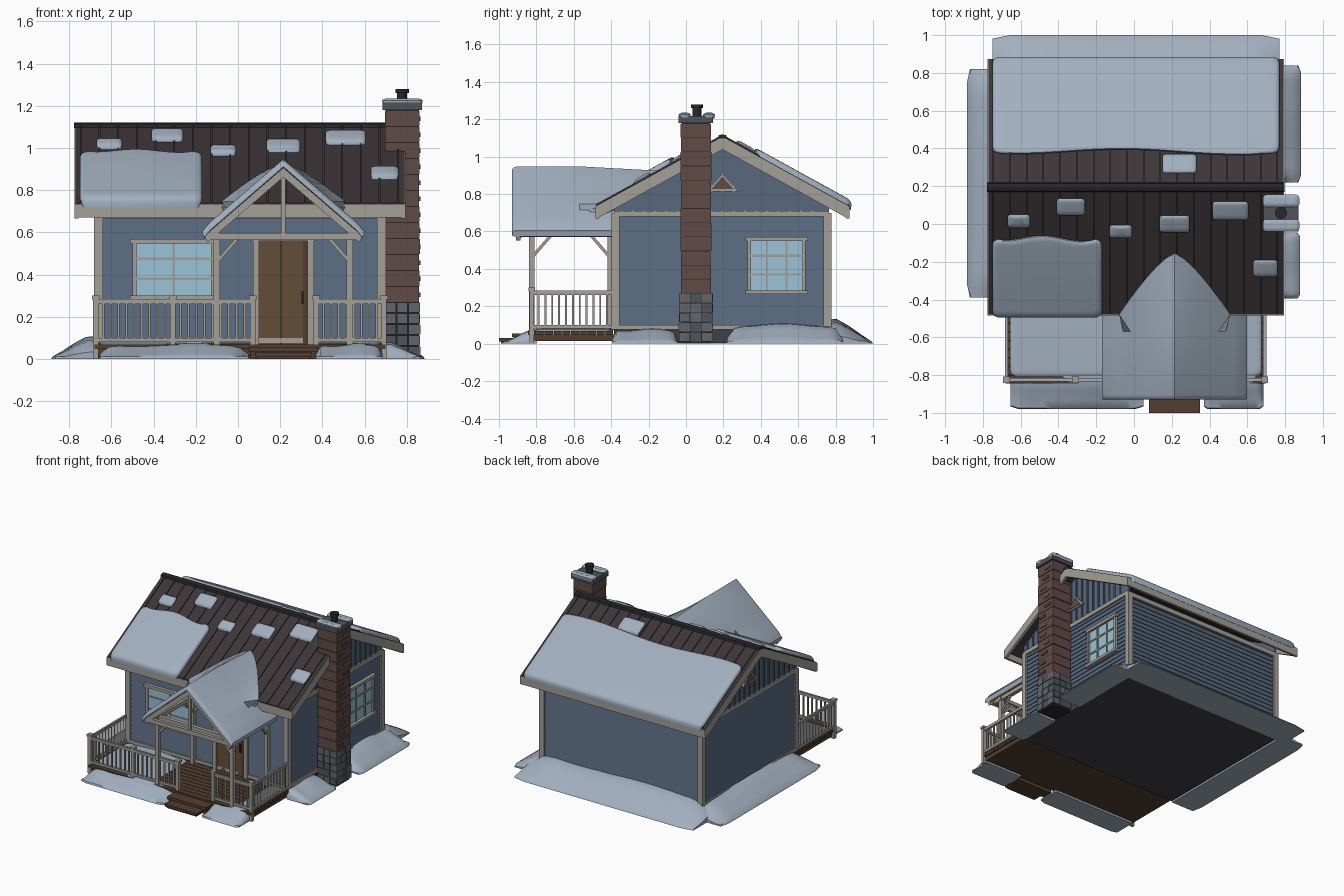
import bpy, bmesh, math, random
from mathutils import Vector

if "Cube" in bpy.data.objects:
    bpy.data.objects.remove(bpy.data.objects["Cube"])
random.seed(4)

COL = dict(snow=(.36, .43, .52), trim=(.37, .35, .31), blue=(.095, .14, .205), roof=(.045, .036, .04),
           brick=(.12, .07, .062), dark=(.02, .02, .023), wood=(.085, .048, .028), door=(.125, .075, .04),
           glass=(.32, .55, .68), stone=(.08, .087, .10), stone2=(.125, .13, .145), found=(.05, .05, .058))
MAT = {}
for k, c in COL.items():
    MAT[k] = bpy.data.materials.new(k)
    MAT[k].diffuse_color = (*c, 1)


class Part:
    """One named object made of closed lofts."""
    def __init__(self, name, mat):
        self.name, self.mat, self.bm = name, mat, bmesh.new()

    def loft(self, rings):
        R = [[self.bm.verts.new(p) for p in r] for r in rings]
        n = len(R[0])
        for a, b in zip(R, R[1:]):
            for i in range(n):
                self.bm.faces.new((a[i], a[(i + 1) % n], b[(i + 1) % n], b[i]))
        self.bm.faces.new(R[0][::-1])
        self.bm.faces.new(R[-1])
        return self

    def prism(self, axis, pts, a, b):
        f = {'x': lambda p, t: (t, p[0], p[1]), 'y': lambda p, t: (p[0], t, p[1]), 'z': lambda p, t: (p[0], p[1], t)}[axis]
        return self.loft([[f(p, t) for p in pts] for t in (a, b)])

    def box(self, x0, x1, y0, y1, z0, z1):
        return self.prism('z', [(x0, y0), (x1, y0), (x1, y1), (x0, y1)], z0, z1)

    def beam(self, p, q, w):
        p, q = Vector(p), Vector(q)
        d = (q - p).normalized()
        u = d.cross(Vector((0, 0, 1))).normalized() * w / 2
        v = d.cross(u).normalized() * w / 2
        return self.loft([[c + u + v, c + u - v, c - u - v, c - u + v] for c in (p, q)])

    def done(self, smooth=False):
        bmesh.ops.recalc_face_normals(self.bm, faces=self.bm.faces)
        me = bpy.data.meshes.new(self.name)
        self.bm.to_mesh(me)
        me.materials.append(MAT[self.mat])
        if smooth:
            me.shade_smooth()
            me.set_sharp_from_angle(angle=math.radians(50))
        bpy.context.collection.objects.link(bpy.data.objects.new(self.name, me))


# house limits, ridge line and roof height
X0, X1, Y0, Y1, YR, ZR, SL = -.67, .69, -.385, .765, .195, 1.11, .55
roof_z = lambda y: ZR - SL * abs(y - YR)


def snow_slab(name, x0, x1, y0, y1, t, zf, wave=0., c=.03):
    s = 1 if y1 > y0 else -1
    k = c * .3
    out = [(x0, y0 + s * c), (x0 + k, y0 + s * k), (x0 + c, y0), (x1 - c, y0), (x1 - k, y0 + s * k), (x1, y0 + s * c),
           (x1, y1 - s * c), (x1 - k, y1 - s * k)]
    for i in range(15):
        u = i / 14
        out.append((x1 - c + (x0 - x1 + 2 * c) * u, y1 + wave * math.sin(u * 6 + 4.5) * math.sin(u * math.pi) ** .5))
    out += [(x0 + k, y1 - s * k), (x0, y1 - s * c)]
    cx, cy, hx, hy = (x0 + x1) / 2, (y0 + y1) / 2, (x1 - x0) / 2, abs(y1 - y0) / 2
    rings = []
    for h, ins in ((-.012, .004), (t * .5, 0), (t * .8, .006), (t * .95, .016), (t, .03)):
        ix, iy = min(ins, hx * .5), min(ins, hy * .5)
        r = []
        for x, y in out:
            x, y = cx + (x - cx) * (1 - ix / hx), cy + (y - cy) * (1 - iy / hy)
            r.append((x, y, zf(y) + h))
        rings.append(r)
    Part(name, 'snow').loft(rings).done(True)


def drift(name, a, b, out, h):
    a, b, out = Vector(a).to_3d(), Vector(b).to_3d(), Vector(out).to_3d()
    rings = []
    for i in range(17):
        u = i / 16
        m = min(u, 1 - u)
        hh = h * min(1, .35 + 2.2 * math.sqrt(m)) * (1 + .08 * math.sin(u * 8 + h * 40))
        dd = .92 + .08 * min(1, 16 * m)
        rings.append([a.lerp(b, u) + out * (p * dd) + Vector((0, 0, z)) for p, z in
                      ((0, 0), (0, hh), (.2, hh * .97), (.45, hh * .72), (.75, hh * .35), (.97, .012), (1, 0))])
    Part(name, 'snow').loft(rings).done(True)


# foundation, walls, gables
Part('foundation', 'found').box(X0, X1, Y0, Y1, .005, .09).done()
w = Part('walls', 'blue').box(X0 + .01, X1 - .01, Y0 + .01, Y1 - .01, .08, .70)
n, p = 18, .6 / 18
for i in range(n):  # clapboards
    z = .09 + i * p
    lap = lambda c, s: [(c - s * .012, z), (c + s * .003, z), (c - s * .003, z + p), (c - s * .012, z + p)]
    w.prism('x', lap(Y0, -1), X0, X1).prism('x', lap(Y1, 1), X0, X1)
    w.prism('y', lap(X0, -1), Y0, Y1).prism('y', lap(X1, 1), Y0, Y1)
w.done()
g = Part('gable_walls', 'blue')
v, vi, t = Part('gable_vent_frames', 'trim'), Part('gable_vents', 'brick'), Part('wall_trim', 'trim')
for x, s in ((X0, -1), (X1, 1)):
    g.prism('x', [(Y0, .69), (Y1, .69), (Y1, roof_z(Y1) - .02), (YR, ZR - .02), (Y0, roof_z(Y0) - .02)], x - s * .01, x)
    for i in range(19):
        y = Y0 + .04 + i * .06
        if y < Y1 - .03:
            g.box(*sorted((x, x + s * .008)), y - .006, y + .006, .70, roof_z(y) - .025)
    v.prism('x', [(YR - .085, .815), (YR + .085, .815), (YR, .91)], x, x + s * .014)
    vi.prism('x', [(YR - .06, .826), (YR + .06, .826), (YR, .893)], x, x + s * .018)
    for z0, z1 in ((.68, .71), (.075, .10)):
        t.box(*sorted((x - s * .01, x + s * .012)), Y0, Y1, z0, z1)
    for y, q in ((Y0, -1), (Y1, 1)):  # corner boards
        t.box(*sorted((x - s * .03, x + s * .012)), *sorted((y - q * .03, y + q * .012)), .075, .70)
for y, s in ((Y0, -1), (Y1, 1)):
    for z0, z1 in ((.665, .70), (.075, .10)):
        t.box(X0, X1, *sorted((y - s * .01, y + s * .012)), z0, z1)
for o in (g, v, vi, t):
    o.done()

# main roof, seams, ridge, fascia
RX0, RX1, E0, E1 = -.775, .795, -.48, .87
chev = lambda top, dep: [(E0, roof_z(E0) + top), (YR, ZR + top), (E1, roof_z(E1) + top),
                         (E1, roof_z(E1) + top - dep), (YR, ZR + top - dep), (E0, roof_z(E0) + top - dep)]
Part('main_roof', 'roof').prism('x', chev(0, .03), RX0 + .005, RX1 - .005).done()
s_ = Part('roof_seams', 'roof')
for i in range(18):
    x = RX0 + .03 + i * .0885
    s_.prism('x', chev(.008, .015), x - .004, x + .004)
s_.done()
Part('ridge_cap', 'dark').prism('x', [(YR - .025, ZR - .014), (YR - .02, ZR + .004), (YR, ZR + .01), (YR + .02, ZR + .004),
                                      (YR + .025, ZR - .014)], RX0 - .002, RX1 + .002).done()
b = Part('barge_boards', 'trim')
b.prism('x', chev(-.004, .068), RX0, RX0 + .02).prism('x', chev(-.004, .068), RX1 - .02, RX1)
b.box(RX0, RX1, E0 - .004, E0 + .014, .67, .733).box(RX0, RX1, E1 - .014, E1 + .004, .67, .733)
b.done()

# roof snow
snow_slab('roof_snow_front', -.75, -.17, -.495, -.08, .042, lambda y: roof_z(y) - .005, .02, .03)
snow_slab('roof_snow_back', -.75, .77, .885, .375, .04, lambda y: roof_z(y) - .005, .02, .03)
for i, (x, y, a, d) in enumerate([(-.61, .015, .12, .07), (-.335, .09, .15, .09), (-.07, -.04, .12, .07), (.215, 0, .16, .09),
                                  (.51, .07, .19, .10), (.695, -.235, .13, .09), (.24, .32, .18, .10)]):
    snow_slab(f'roof_snow_patch_{i}', x - a / 2, x + a / 2, y - d / 2, y + d / 2, .025, roof_z, 0, .015)

# chimney
CY, CX = .053, .778
Part('chimney_core', 'dark').box(.70, .857, CY - .076, CY + .076, .0, 1.18).done()
c = Part('chimney_bricks', 'brick')
for i in range(12):
    z, j = .27 + i * .0758, random.uniform(-.002, .002)
    c.box(.697 - j, .86 + j, CY - .081 - j, CY + .081 + j, z, z + .072)
    y = CY + random.uniform(-.07, .0)  # proud bricks
    c.box(.80, .866, y, y + .06, z + .025, z + .045)
c.done()
st = [Part('chimney_stones_dark', 'stone'), Part('chimney_stones_light', 'stone2')]
for r in range(5):
    for k in range(3):
        z0, z1 = .012 + r * .052, .06 + r * .052
        o, q = random.uniform(0, .006), random.uniform(0, .004)
        y, x = CY - .088 + k * .0595, .70 + k * .054
        st[random.randint(0, 1)].box(.82, .86 + o, y, y + .056, z0, z1)
        st[random.randint(0, 1)].box(x, x + .05, CY - .088 - q, CY - .05, z0, z1)
        st[random.randint(0, 1)].box(x, x + .05, CY + .05, CY + .088 + q, z0, z1)
for o in st:
    o.done()
Part('chimney_cap', 'stone').box(.685, .872, CY - .092, CY + .092, 1.18, 1.217).done()
circ = lambda r: [(CX + r * math.cos(a * math.tau / 16), CY + .005 + r * math.sin(a * math.tau / 16)) for a in range(16)]
Part('chimney_flue', 'dark').prism('z', circ(.024), 1.2, 1.26).prism('z', circ(.032), 1.26, 1.28).done()
for nm, y in (('a', CY - .06), ('b', CY + .07)):
    snow_slab('chimney_snow_' + nm, .683, .875, y - .032, y + .032, .02, lambda y: 1.215, 0, .015)


# windows
def window(name, axis, pl, s, a0, a1, z0, z1, cols, rows):
    def add(part, u0, u1, d, e0, e1):
        q = sorted((pl - s * .01, pl + s * d))
        part.box(*((u0, u1, *q) if axis == 'y' else (*q, u0, u1)), e0, e1)
    gl, fr = Part(name + '_glass', 'glass'), Part(name + '_frame', 'trim')
    add(gl, a0, a1, .008, z0, z1)
    for u in (a0, a1 - .018):
        add(fr, u, u + .018, .02, z0, z1)
    add(fr, a0 - .012, a1 + .012, .026, z1 - .022, z1)
    add(fr, a0 - .012, a1 + .012, .032, z0 - .005, z0 + .015)
    for i in range(1, cols):
        u = a0 + (a1 - a0) * i / cols
        add(fr, u - .006, u + .006, .014, z0, z1)
    for i in range(1, rows):
        z = z0 + (z1 - z0) * i / rows
        add(fr, a0, a1, .014, z - .006, z + .006)
    gl.done()
    fr.done()


window('front_window', 'y', Y0, -1, -.50, -.11, .285, .57, 2, 3)
window('side_window', 'x', X1, 1, .33, .64, .27, .57, 3, 3)

# door
d = Part('door', 'door')
for i in range(4):
    d.box(.097 + i * .053, .149 + i * .053, Y0 - .012, Y0 + .01, .07, .565)
d.done()
Part('door_edge', 'wood').box(.309, .332, Y0 - .014, Y0 + .01, .07, .565).done()
Part('door_casing', 'trim').box(.07, .10, Y0 - .022, Y0, .07, .57).box(.33, .36, Y0 - .022, Y0, .07, .57).box(
    .06, .37, Y0 - .026, Y0, .56, .595).done()
Part('door_handle', 'dark').box(.30, .31, Y0 - .03, Y0 - .01, .26, .32).done()

# porch deck and steps
D = Part('porch_deck', 'wood').box(-.67, .69, -.825, Y0, .015, .05)
for i in range(10):
    y = -.845 + i * .046
    D.box(-.68, .70, y, y + .042, .048, .068)
D.box(.05, .38, -.93, -.84, .035, .055).box(.06, .37, -.92, -.84, .0, .036)
D.box(.08, .35, -1.0, -.92, .012, .03).box(.09, .34, -.99, -.92, 0, .014)
D.done()

# railings, with a dusting of snow on top
R, RY = Part('porch_railing', 'trim'), -.825
S = Part('railing_snow', 'snow')


def rail(x0, y0, x1, y1):
    for z in (.09, .27):
        R.beam((x0, y0, z), (x1, y1, z), .018)
    S.beam((x0, y0, .278), (x1, y1, .278), .013)
    m = round(math.hypot(x1 - x0, y1 - y0) / .037)
    for i in range(1, m):
        x, y = x0 + (x1 - x0) * i / m, y0 + (y1 - y0) * i / m
        R.box(x - .005, x + .005, y - .005, y + .005, .09, .27)


for x in (-.675, -.31, .07, .37, .692):
    R.box(x - .013, x + .013, RY - .013, RY + .013, .0 if abs(x) > .6 else .06, .285)
    R.box(x - .018, x + .018, RY - .018, RY + .018, .283, .30)
for seg in ((-.675, RY, -.31, RY), (-.31, RY, .07, RY), (.37, RY, .692, RY), (-.675, RY, -.675, Y0), (.692, RY, .692, Y0)):
    rail(*seg)
R.done()
S.done()

# porch posts, beams, braces and truss
F, GX, GS = Part('porch_frame', 'trim'), .215, .86
for x, s in ((-.10, 1), (.53, -1)):
    for y, q in ((RY, 1), (Y0 - .02, -1)):
        F.box(x - .015, x + .015, y - .015, y + .015, .06, .58)
        F.beam((x, y, .46), (x + s * .10, y, .575), .016)
        F.beam((x, y, .46), (x, y + q * .10, .575), .016)
    F.box(x - .015, x + .015, -.88, Y0, .57, .60)
F.box(-.13, .56, -.905, -.88, .565, .597).box(-.12, .55, RY - .015, RY + .015, .57, .597)
F.box(GX - .011, GX + .011, -.90, -.88, .59, .88)
F.prism('y', [(GX, .906), (GX + .375, .583), (GX + .36, .552), (GX, .862), (GX - .36, .552), (GX - .375, .583)], -.91, -.885)
F.done()


# porch gable roof with snow, spreading onto the main roof at its back end
def gable_shell(name, mat, top, half, th, y0, inset):
    fr = [i / 10 for i in range(-10, 11)]
    up = [(GX + u * half, top - GS * abs(u) * half) for u in fr]
    low = [(x, z - th) for x, z in up[::-1]]
    snow = mat == 'snow'
    if snow:  # round the eaves
        up[0], up[-1] = (up[0][0] + .004, up[0][1] - .008), (up[-1][0] - .004, up[-1][1] - .008)
        low[0], low[-1] = (low[0][0] - .012, low[0][1]), (low[-1][0] + .012, low[-1][1])
    prof = up + low
    end = lambda z: YR - (ZR - z) / SL + .02 if z > .745 else Y0
    sec = lambda y, k: [(GX + (x - GX) * (1 - k * .4), y, z - k * (1 if i < 21 else -.3)) for i, (x, z) in enumerate(prof)]
    rings = [sec(y0, inset), sec(y0 + .008, inset * .35), sec(y0 + .025, 0), sec(-.57, 0)]
    last = [(x, end(z), z) for x, z in prof]
    if snow:
        for i, u in enumerate(fr):
            if abs(u) < .65:
                y = -.155 - .325 * (abs(u) / .6) ** 1.35
                last[i] = (GX + u * half * 1.26, y, roof_z(y) + .008)
                last[41 - i] = (GX + u * half * 1.26, y, roof_z(y) - .015)
    rings.append(last)
    Part(name, mat).loft(rings).done(snow)


gable_shell('porch_roof_snow', 'snow', .948, .388, .042, -.93, .018)
gable_shell('porch_roof_boards', 'door', .907, .365, .022, -.90, 0)

# ground and deck snow
drift('drift_back', (-.75, .76), (.77, .76), (0, .24), .125)
drift('drift_left', (-.68, -.39), (-.68, .82), (-.205, 0), .10)
drift('drift_right_front', (.69, -.395), (.69, -.045), (.19, 0), .075)
drift('drift_right_back', (.69, .22), (.69, .84), (.195, 0), .10)
drift('drift_front_left', (-.655, -.80), (.05, -.80), (0, -.18), .07)
drift('drift_front_right', (.37, -.80), (.685, -.80), (0, -.18), .07)
snow_slab('deck_snow_left', -.655, -.14, -.805, -.40, .018, lambda y: .067, .01)
snow_slab('deck_snow_right', .56, .675, -.805, -.40, .018, lambda y: .067, .01)

for m in bpy.data.materials:
    if m.users and not m.is_grease_pencil:
        m.use_nodes = True
        m.node_tree.nodes["Principled BSDF"].inputs["Base Color"].default_value = m.diffuse_color
